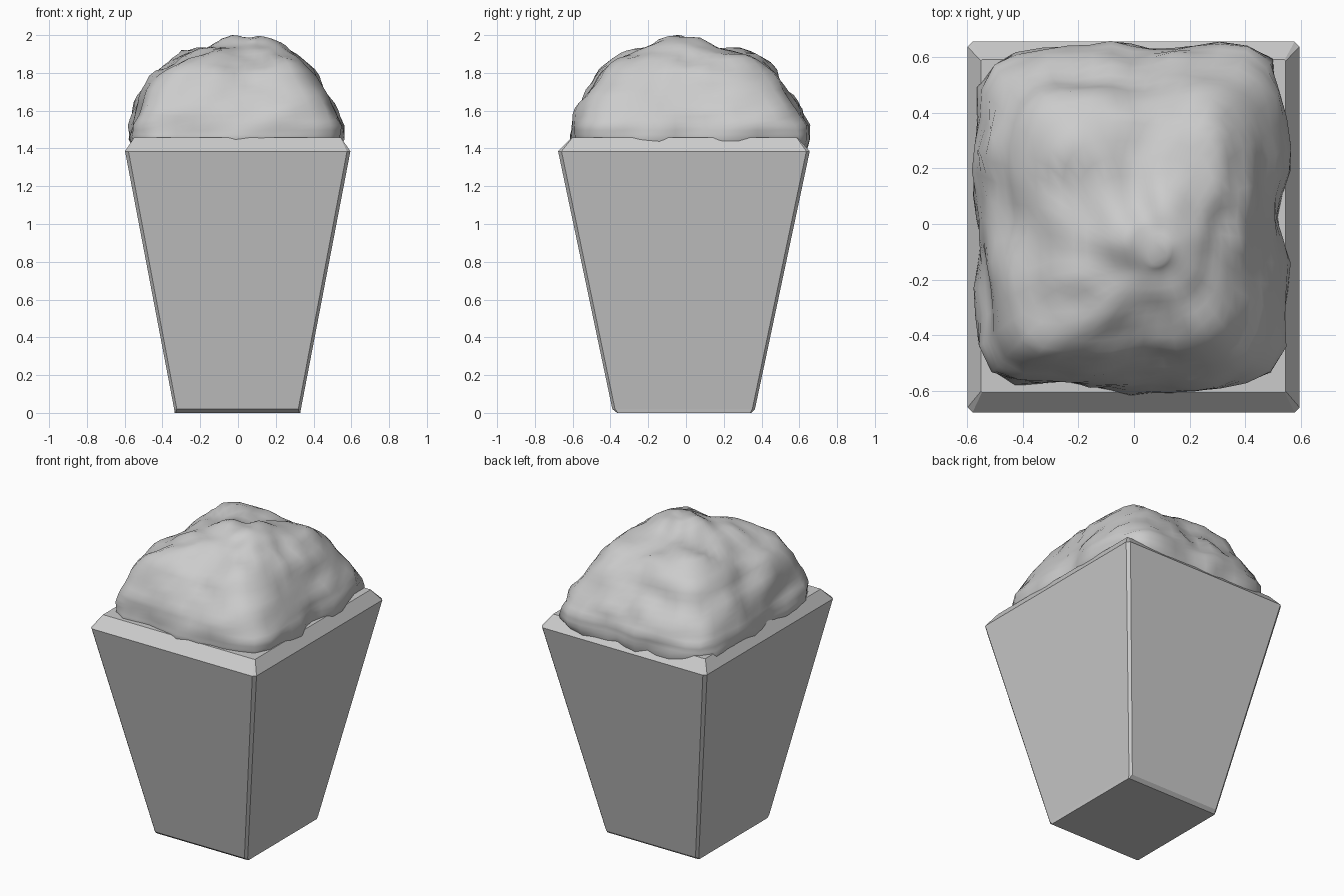
import bpy, bmesh, math
from mathutils import Vector, noise

if "Cube" in bpy.data.objects:
    bpy.data.objects.remove(bpy.data.objects["Cube"])


def finish(bm, name):
    bmesh.ops.recalc_face_normals(bm, faces=bm.faces)
    mesh = bpy.data.meshes.new(name)
    bm.to_mesh(mesh)
    bm.free()
    obj = bpy.data.objects.new(name, mesh)
    bpy.context.collection.objects.link(obj)
    return obj


def loft(rings):
    bm = bmesh.new()
    loops = [[bm.verts.new(p) for p in ring] for ring in rings]
    n = len(loops[0])
    for a, b in zip(loops, loops[1:]):
        for i in range(n):
            j = (i + 1) % n
            bm.faces.new((a[i], a[j], b[j], b[i]))
    bm.faces.new(loops[0][::-1])
    bm.faces.new(loops[-1])
    return bm


# Tapered planter with chamfered corners, foot and rim
def chamfered_rect(z, x0, x1, y0, y1, c):
    return [(x0 + c, y0, z), (x1 - c, y0, z), (x1, y0 + c, z), (x1, y1 - c, z),
            (x1 - c, y1, z), (x0 + c, y1, z), (x0, y1 - c, z), (x0, y0 + c, z)]


planter = finish(loft([chamfered_rect(*r) for r in [
    (0.00, -0.335, 0.33, -0.365, 0.345, 0.005),
    (0.02, -0.338, 0.333, -0.39, 0.365, 0.014),
    (1.385, -0.598, 0.595, -0.677, 0.655, 0.018),
    (1.458, -0.55, 0.545, -0.605, 0.59, 0.004),
]]), "planter")

# Bush: rounded-square sections (z, x0, x1, y0, y1, squareness)
SECTIONS = [
    (1.36, -0.53, 0.51, -0.56, 0.61, 7.0),
    (1.45, -0.565, 0.54, -0.59, 0.64, 7.0),
    (1.52, -0.565, 0.545, -0.59, 0.64, 7.0),
    (1.60, -0.54, 0.525, -0.57, 0.605, 6.0),
    (1.70, -0.50, 0.46, -0.52, 0.53, 5.0),
    (1.80, -0.43, 0.39, -0.45, 0.47, 4.5),
    (1.88, -0.31, 0.31, -0.34, 0.36, 4.0),
    (1.92, -0.17, 0.24, -0.26, 0.18, 3.0),
    (1.96, -0.03, 0.17, -0.20, 0.02, 2.5),
    (1.98, 0.05, 0.12, -0.15, -0.06, 2.0),
]
SEGMENTS, STEPS = 48, 3


def bush_ring(z, x0, x1, y0, y1, n):
    ring = []
    for i in range(SEGMENTS):
        a = math.tau * i / SEGMENTS
        c, s = math.cos(a), math.sin(a)
        r = (abs(c) ** n + abs(s) ** n) ** (-1 / n)
        ring.append(((x0 + x1) / 2 + r * c * (x1 - x0) / 2,
                     (y0 + y1) / 2 + r * s * (y1 - y0) / 2, z))
    return ring


rings = []
for a, b in zip(SECTIONS, SECTIONS[1:]):
    for k in range(STEPS):
        rings.append(bush_ring(*[p + (q - p) * k / STEPS for p, q in zip(a, b)]))
rings.append(bush_ring(*SECTIONS[-1]))
bm = loft(rings)
bmesh.ops.recalc_face_normals(bm, faces=bm.faces)
bm.normal_update()

# Lumpy foliage surface with a few larger knobs
KNOBS = [(-0.33, -0.42, 1.80), (0.27, -0.36, 1.84), (0.33, 0.35, 1.83), (-0.25, 0.38, 1.84)]
moves = []
for v in bm.verts:
    d = 0.028 * noise.noise(v.co * 4 + Vector((3.1, 7.7, 1.3)))
    d += 0.03 * noise.noise(v.co * 8 + Vector((5.2, 0.4, 2.9)))
    for k in KNOBS:
        d += 0.025 * math.exp(-(v.co - Vector(k)).length_squared / 0.01)
    moves.append(v.normal * d)
for v, m in zip(bm.verts, moves):
    v.co += m
top = max(v.co.z for v in bm.verts)
for v in bm.verts:
    if v.co.z > 1.46:
        v.co.z = 1.46 + (v.co.z - 1.46) * 0.54 / (top - 1.46)
bush = finish(bm, "bush")
for p in bush.data.polygons:
    p.use_smooth = True
